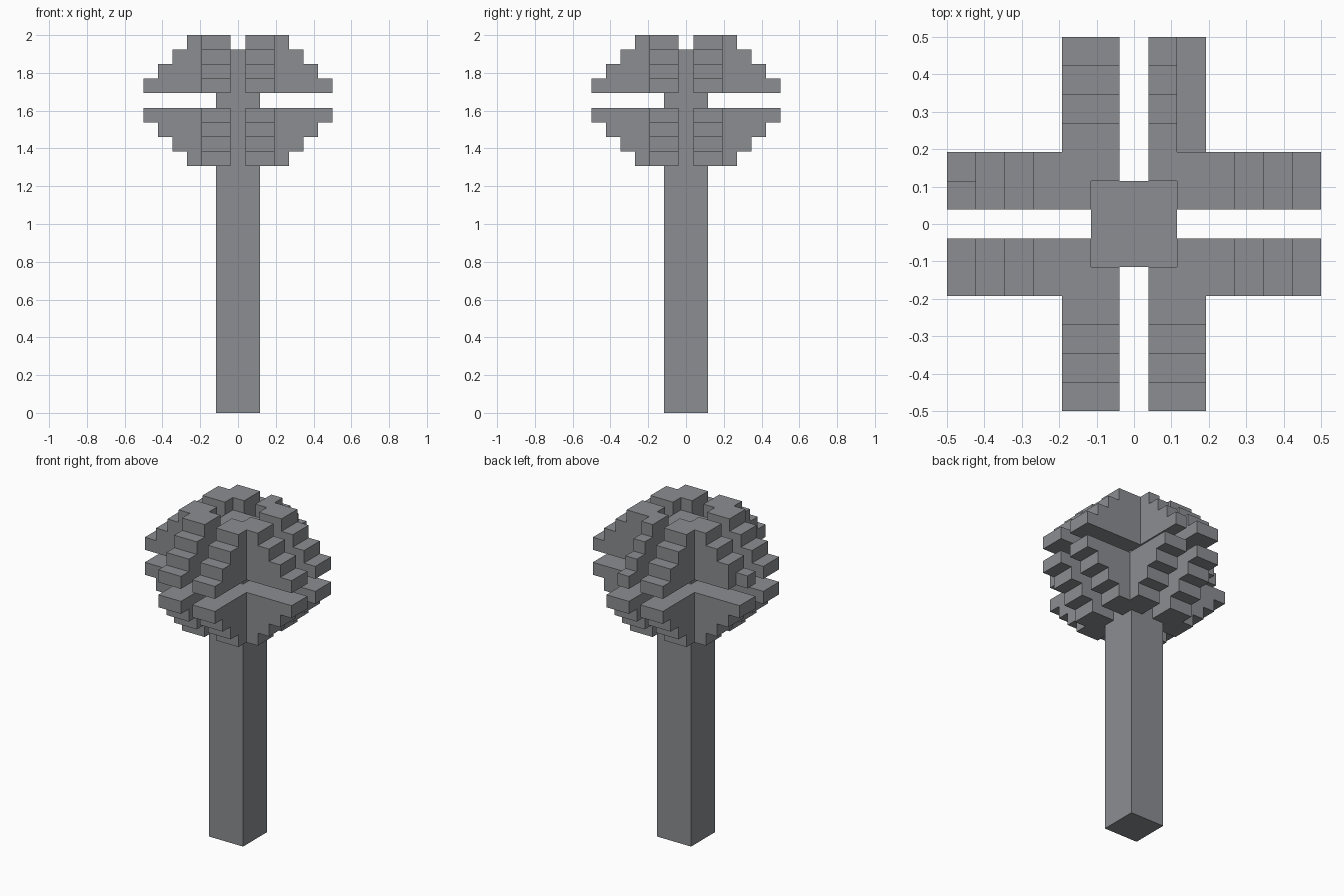
import bpy
import bmesh
from mathutils import Vector

default_cube = bpy.data.objects.get("Cube")
if default_cube:
    bpy.data.objects.remove(default_cube, do_unlink=True)

UNIT = 1 / 13       # edge of one block
GAP_LAYER = 21      # open layer between the two tiers

grey = bpy.data.materials.new("stone_grey")
grey.use_nodes = True
colour = (0.26, 0.27, 0.285, 1)
grey.diffuse_color = colour
grey.node_tree.nodes["Principled BSDF"].inputs["Base Color"].default_value = colour


def block_object(name, cells):
    """Skin a set of grid blocks and merge its flat faces."""
    bm = bmesh.new()
    for cell in cells:
        centre = Vector(cell) + Vector((0, 0, 0.5))
        for axis in range(3):
            for sign in (-1, 1):
                normal = Vector((0, 0, 0))
                normal[axis] = sign
                if tuple(int(c + n) for c, n in zip(cell, normal)) in cells:
                    continue
                u = normal.yzx
                v = normal.cross(u)
                corners = [(-1, -1), (1, -1), (1, 1), (-1, 1)]
                bm.faces.new([bm.verts.new((centre + (normal + u * a + v * b) / 2) * UNIT)
                              for a, b in corners])
    bmesh.ops.remove_doubles(bm, verts=bm.verts, dist=0.001)
    bmesh.ops.dissolve_limit(bm, angle_limit=0.01, verts=bm.verts, edges=bm.edges)
    bmesh.ops.recalc_face_normals(bm, faces=bm.faces)
    mesh = bpy.data.meshes.new(name)
    bm.to_mesh(mesh)
    bm.free()
    mesh.materials.append(grey)
    obj = bpy.data.objects.new(name, mesh)
    bpy.context.collection.objects.link(obj)


def missing(sx, sy, tier, x, y):
    """Blocks chipped off the two upper rear corners."""
    if tier < 0 or sy < 0:
        return False
    return (x == 2 and y > 2) if sx > 0 else (x == 6 and y == 2)


# Square shaft running up through the head
bpy.ops.mesh.primitive_cube_add(size=1, location=(0, 0, 12.5 * UNIT))
shaft = bpy.context.object
shaft.name = "shaft"
shaft.scale = (3 * UNIT, 3 * UNIT, 25 * UNIT)
bpy.ops.object.transform_apply(location=False, rotation=False, scale=True)
shaft.data.materials.append(grey)

# Stepped corner flanges: an L of two arms per corner, in two mirrored tiers
for tier, tier_name in ((1, "upper"), (-1, "lower")):
    for sx, side in ((1, "left"), (-1, "right")):
        for sy, end in ((-1, "front"), (1, "back")):
            cells = set()
            for step in range(4):
                reach = 6 - step
                for x in range(1, reach + 1):
                    for y in range(1, reach + 1):
                        if min(x, y) > 2 or max(x, y) == 1:
                            continue
                        if not missing(sx, sy, tier, x, y):
                            cells.add((sx * x, sy * y, GAP_LAYER + tier * (step + 1)))
            block_object(f"{tier_name}_{end}_{side}_flange", cells)
